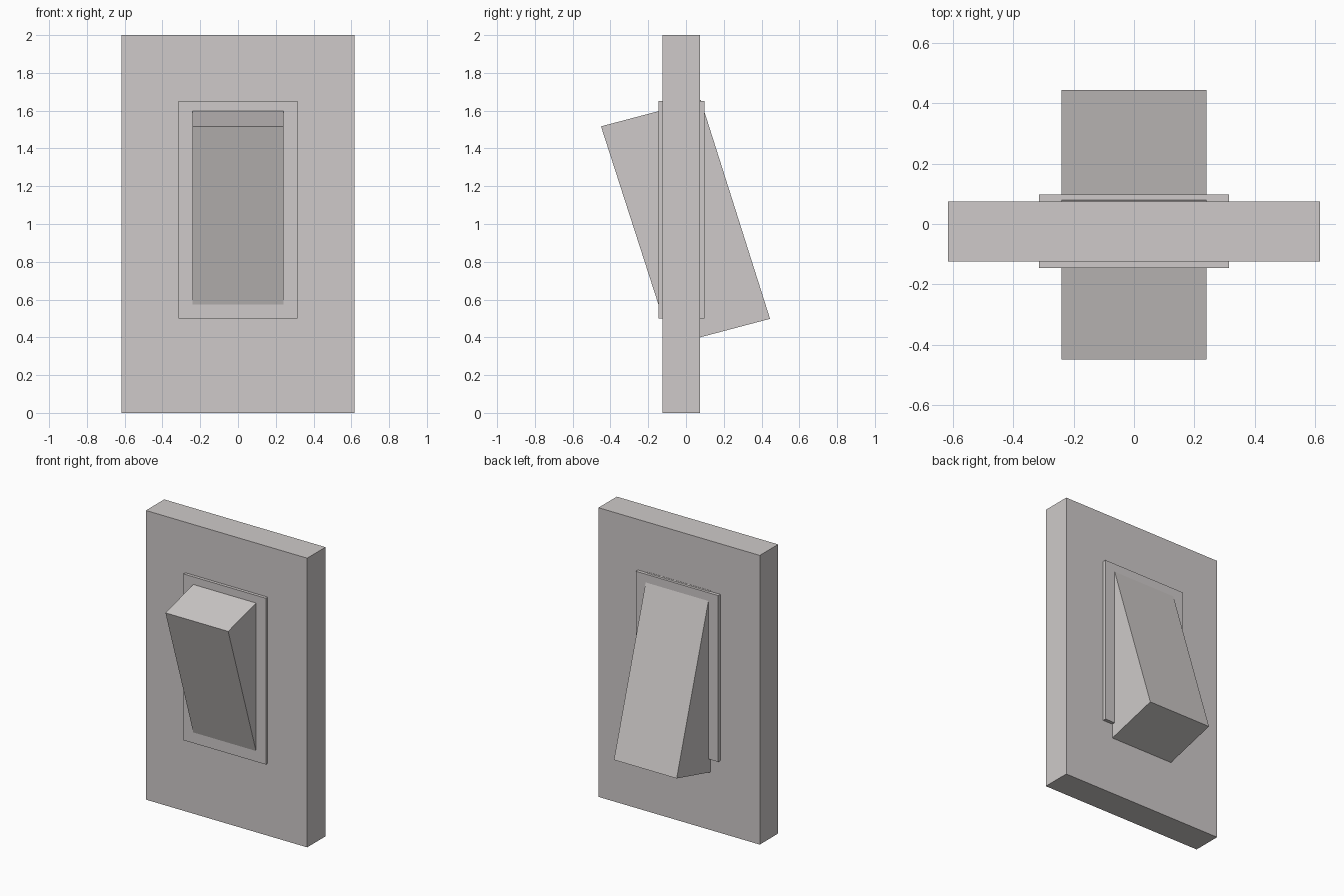
import bpy
import bmesh

default = bpy.data.objects.get("Cube")
if default:
    bpy.data.objects.remove(default, do_unlink=True)

COLOUR = (0.62, 0.59, 0.585, 1.0)
mat = bpy.data.materials.new("warm grey")
mat.use_nodes = True
mat.diffuse_color = COLOUR
mat.node_tree.nodes["Principled BSDF"].inputs["Base Color"].default_value = COLOUR


def prism(name, half_width, profile):
    """Extrude a (y, z) side profile symmetrically across x."""
    bm = bmesh.new()
    face = bm.faces.new([bm.verts.new((-half_width, y, z)) for y, z in profile])
    side = bmesh.ops.extrude_face_region(bm, geom=[face])
    verts = [g for g in side["geom"] if isinstance(g, bmesh.types.BMVert)]
    bmesh.ops.translate(bm, vec=(2 * half_width, 0, 0), verts=verts)
    bmesh.ops.recalc_face_normals(bm, faces=bm.faces)
    mesh = bpy.data.meshes.new(name)
    bm.to_mesh(mesh)
    bm.free()
    mesh.materials.append(mat)
    obj = bpy.data.objects.new(name, mesh)
    bpy.context.collection.objects.link(obj)
    return obj


def slab(name, half_width, y0, y1, z0, z1):
    return prism(name, half_width, [(y0, z0), (y1, z0), (y1, z1), (y0, z1)])


# Upright wall panel and the thin trim showing on both of its faces
slab("wall_panel", 0.617, -0.125, 0.075, 0.0, 2.0)
slab("trim_plate", 0.315, -0.146, 0.098, 0.5, 1.65)

# Slanted chute passing through the panel
prism("slanted_chute", 0.24,
      [(-0.45, 1.517), (-0.077, 0.36), (0.445, 0.498), (0.078, 1.656)])
